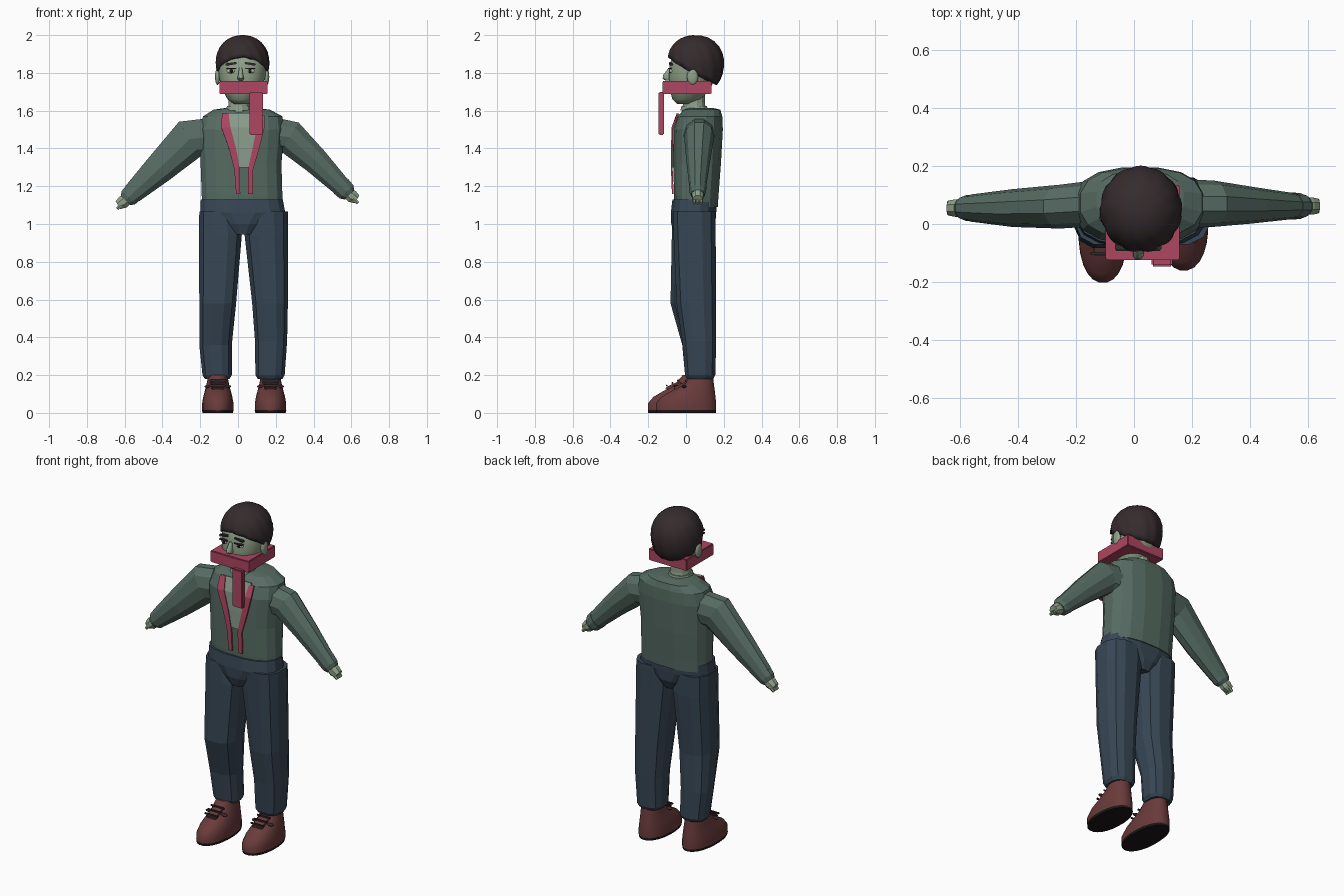
import bpy, bmesh
from math import sin, cos, pi, acos, radians, copysign
from mathutils import Vector

if "Cube" in bpy.data.objects:
    bpy.data.objects.remove(bpy.data.objects["Cube"])


def material(name, r, g, b):
    lin = [(c / 255) ** 2.2 for c in (r, g, b)] + [1]
    m = bpy.data.materials.new(name)
    m.use_nodes = True
    m.diffuse_color = lin
    m.node_tree.nodes["Principled BSDF"].inputs["Base Color"].default_value = lin
    return m


JACKET = material("jacket green", 87, 107, 99)
TROUSERS = material("trouser blue", 58, 72, 85)
RED = material("scarf red", 172, 72, 97)
LEATHER = material("shoe brown", 105, 61, 61)
SOLE = material("sole black", 32, 28, 28)
HAIR = material("hair dark", 56, 47, 49)
SKIN = material("skin green", 142, 160, 136)
SHIRT = material("shirt pale green", 136, 155, 138)
WHITE = material("eye white", 185, 195, 180)


def finish(name, bm, mat, smooth=0):
    bmesh.ops.recalc_face_normals(bm, faces=bm.faces)
    me = bpy.data.meshes.new(name)
    bm.to_mesh(me)
    bm.free()
    me.materials.append(mat)
    ob = bpy.data.objects.new(name, me)
    bpy.context.collection.objects.link(ob)
    if smooth:
        bpy.ops.object.select_all(action="DESELECT")
        ob.select_set(True)
        bpy.context.view_layer.objects.active = ob
        bpy.ops.object.shade_smooth_by_angle(angle=radians(smooth))
    return ob


def skin_rings(name, rings, mat, smooth=0, bottom=True):
    """Joins closed rings of points into a tube with capped ends."""
    bm = bmesh.new()
    vs = [[bm.verts.new(p) for p in ring] for ring in rings]
    n = len(vs[0])
    for a, b in zip(vs, vs[1:]):
        for i in range(n):
            j = (i + 1) % n
            bm.faces.new((a[i], a[j], b[j], b[i]))
    bm.faces.new(vs[0])
    if bottom:
        bm.faces.new(vs[-1])
    return finish(name, bm, mat, smooth)


def oval(centre, u, v, n=12, p=2.0):
    """Superellipse ring with a flat side on each axis."""
    fit = cos(pi / n) ** (2 / p)
    pts = []
    for i in range(n):
        a = 2 * pi * (i + 0.5) / n
        c, s = (copysign(abs(f) ** (2 / p), f) / fit for f in (cos(a), sin(a)))
        pts.append(Vector(centre) + Vector(u) * c + Vector(v) * s)
    return pts


def stack(name, rows, mat, n=12, p=2.0, smooth=0):
    """Body part from rows of height, x range and y range."""
    rings = [oval(((a + b) / 2, (c + d) / 2, z), ((b - a) / 2, 0, 0), (0, (d - c) / 2, 0), n, p)
             for z, a, b, c, d in rows]
    return skin_rings(name, rings, mat, smooth)


def limb(name, rows, mat, n=10, smooth=0):
    """Tube along a path in the xz plane: x, y, z, radius, depth."""
    pts = [Vector(r[:3]) for r in rows]
    rings = []
    for i, r in enumerate(rows):
        t = (pts[min(i + 1, len(pts) - 1)] - pts[max(i - 1, 0)]).normalized()
        u = t.cross(Vector((0, 1, 0))).normalized()
        rings.append(oval(pts[i], u * r[3], (0, r[4], 0), n))
    return skin_rings(name, rings, mat, smooth)


def box(name, lo, hi, mat, bevel=0.0, tilt=0.0):
    lo, hi = Vector(lo), Vector(hi)
    bm = bmesh.new()
    bmesh.ops.create_cube(bm, size=1)
    for v in bm.verts:
        v.co = Vector([a * b for a, b in zip(v.co, hi - lo)])
    if bevel:
        bmesh.ops.bevel(bm, geom=bm.edges[:], offset=bevel, segments=2, affect="EDGES")
    ob = finish(name, bm, mat)
    ob.location = (lo + hi) / 2
    ob.rotation_euler.y = tilt
    return ob


def ball(name, centre, size, mat):
    bm = bmesh.new()
    bmesh.ops.create_uvsphere(bm, u_segments=14, v_segments=8, radius=1)
    for v in bm.verts:
        v.co = Vector([c + a * b for c, a, b in zip(centre, v.co, size)])
    return finish(name, bm, mat, 60)


def plate(name, rows, mat):
    """Thin cloth strip on the chest: left x, right x, y, z."""
    bm = bmesh.new()
    vs = [[bm.verts.new((x, y, z)) for x in (a, b)] for a, b, y, z in rows]
    for p, q in zip(vs, vs[1:]):
        bm.faces.new((p[0], p[1], q[1], q[0]))
    ob = finish(name, bm, mat)
    mod = ob.modifiers.new("thickness", "SOLIDIFY")
    mod.thickness, mod.offset = 0.009, 0
    return ob


# Jacket, open shirt and lapels
stack("jacket", [(1.09, -.19, .235, -.06, .168), (1.15, -.192, .235, -.064, .172),
                 (1.32, -.198, .23, -.066, .185), (1.5, -.205, .245, -.068, .195),
                 (1.57, -.185, .235, -.045, .192), (1.605, -.13, .17, -.01, .182),
                 (1.615, -.06, .09, .01, .14)], JACKET, 16, 2.5)
plate("shirt_front", [(-.075, .12, -.04, 1.585), (-.07, .12, -.067, 1.51),
                      (-.03, .1, -.07, 1.4), (.0, .065, -.07, 1.3)], SHIRT)
plate("right_lapel", [(-.085, -.05, -.045, 1.585), (-.088, -.04, -.072, 1.51),
                      (-.045, -.008, -.075, 1.39), (-.02, .01, -.075, 1.29),
                      (-.01, .012, -.07, 1.16)], RED)
plate("left_lapel", [(.11, .14, -.045, 1.575), (.1, .14, -.072, 1.51),
                     (.075, .11, -.075, 1.39), (.053, .08, -.075, 1.29),
                     (.053, .08, -.07, 1.16)], RED)

# Sleeves, cuffs and hands
limb("right_sleeve", [(-.15, .07, 1.46, .1, .075), (-.255, .06, 1.45, .108, .072),
                      (-.42, .055, 1.29, .08, .062), (-.56, .055, 1.16, .054, .045)], JACKET)
limb("left_sleeve", [(.18, .07, 1.47, .095, .08), (.275, .07, 1.46, .09, .076),
                     (.41, .065, 1.335, .07, .06), (.555, .062, 1.19, .05, .042)], JACKET)
for side, x, y, z, s in (("right", -.56, .055, 1.16, -1), ("left", .555, .062, 1.19, 1)):
    limb(side + "_cuff", [(x - s * .01, y, z + .01, .054, .045), (x + s * .02, y, z - .02, .05, .042),
                          (x + s * .035, y, z - .035, .036, .034)], JACKET)
    limb(side + "_hand", [(x + s * .02, y, z - .02, .032, .028), (x + s * .05, y, z - .045, .034, .03),
                          (x + s * .075, y, z - .06, .024, .026)], SKIN, 8)
    for k in (-1, 0, 1):
        limb(side + "_finger", [(x + s * .05, y + k * .018, z - .05, .013, .01),
                                (x + s * .08, y + k * .018, z - .08, .008, .007)], SKIN, 6)

# Trousers
stack("hips", [(1.13, -.197, .237, -.072, .163), (1.06, -.2, .25, -.08, .16),
               (1.0, -.09, .14, -.078, .155), (.945, -.035, .085, -.06, .13)], TROUSERS, 16, 2.6)
stack("right_leg", [(1.065, -.205, -.0, -.07, .155), (.94, -.206, .02, -.075, .155),
                    (.58, -.205, -.01, -.082, .13), (.36, -.205, -.033, -.02, .14),
                    (.2, -.188, -.033, -.005, .145), (.18, -.175, -.045, .005, .135)], TROUSERS, 12, 2.6)
stack("left_leg", [(1.065, .035, .264, -.07, .157), (.94, .035, .266, -.066, .157),
                   (.58, .075, .264, -.05, .16), (.38, .09, .26, -.02, .16),
                   (.2, .092, .247, -.005, .155), (.18, .105, .235, .005, .145)], TROUSERS, 12, 2.6)

# Shoes with soles, tongues and laces
for side, x, toe, heel in (("right", -.107, -.202, .145), ("left", .172, -.16, .16)):
    upper = [(.012, .083, 0, 0), (.05, .083, .0, 0), (.085, .077, .03, .004), (.12, .068, .09, .008),
             (.15, .06, .14, .012), (.2, .05, .185, .018)]
    stack(side + "_shoe", [(z, x - w, x + w, toe + f, heel - b) for z, w, f, b in upper],
          LEATHER, 24, 2.2, 40)
    stack(side + "_sole", [(z, x - w, x + w, toe, heel) for z, w in ((0, .08), (.014, .084))],
          SOLE, 24, 2.2)
    tongue = box(side + "_tongue", (x - .035, toe + .09, .142), (x + .035, toe + .19, .156), LEATHER, .005)
    tongue.rotation_euler.x = radians(25)
    for k in range(3):
        y, z = toe + .1 + k * .03, .145 + k * .013
        box(side + "_lace", (x - .045, y - .005, z - .005), (x + .045, y + .005, z + .006), HAIR, .003)
    for s in (-1, 1):
        ball(side + "_lace_bow", (x + s * .05, toe + .15, .14), (.022, .012, .008), HAIR)

# Neck, head and ears
stack("neck", [(1.58, -.055, .065, -.025, .11), (1.64, -.05, .06, -.015, .1),
               (1.72, -.05, .06, -.015, .1)], SKIN, 12)
stack("neck_band", [(1.6, -.065, .075, -.03, .118), (1.625, -.058, .068, -.024, .11)], SHIRT, 12)
stack("head", [(1.635, -.02, .055, -.045, .03), (1.66, -.055, .085, -.072, .08),
               (1.72, -.088, .125, -.088, .13), (1.78, -.1, .145, -.09, .16),
               (1.84, -.105, .15, -.086, .175), (1.9, -.098, .143, -.07, .17),
               (1.95, -.06, .1, -.02, .13)], SKIN, 20, 2.2, 50)
for side, x in (("right", -.108), ("left", .152)):
    ball(side + "_ear", (x, .035, 1.78), (.014, .03, .045), SKIN)

# Face
FACE = .014
limb("nose", [(FACE, -.085, 1.825, .008, .008), (FACE, -.1, 1.79, .013, .02),
              (FACE, -.1, 1.77, .018, .024), (FACE, -.095, 1.76, .012, .015)], SKIN, 8, 50)
for s, side in ((-1, "right"), (1, "left")):
    x = FACE + s * .05
    ball(side + "_eye", (x, -.074, 1.81), (.025, .014, .013), WHITE)
    ball(side + "_iris", (x, -.084, 1.81), (.01, .007, .011), SOLE)
    box(side + "_eyelid", (x - .028, -.094, 1.82), (x + .028, -.074, 1.827), HAIR, .002)
    box(side + "_eyebrow", (x - .03, -.09, 1.842), (x + .03, -.068, 1.854), HAIR, .003, s * .15)

# Swirled hair with a raised fringe
N, LEVELS, LOBES = 72, 9, 6
rings = []
for j in range(LEVELS + 1):
    t = .06 + .94 * j / LEVELS
    ring = []
    for i in range(N):
        a = 2 * pi * i / N
        f = -sin(a)
        rim = 1.79 + .075 * f + .02 * f * f
        phi = t * acos((rim - 1.855) / .145)
        over = max(0, phi - pi / 2)
        r = sin(phi) ** .9 if phi < pi / 2 else 1 - .25 * over ** 2
        r *= 1 - .05 * t * (1 - abs(sin(LOBES * (a + .6 * (1 - t)))))
        ring.append((.024 + .143 * r * cos(a), .05 + .152 * r * sin(a), 1.855 + .145 * cos(phi)))
    rings.append(ring)
hair = skin_rings("hair", rings, HAIR, 35, bottom=False)
mod = hair.modifiers.new("thickness", "SOLIDIFY")
mod.thickness, mod.offset = .02, -1

# Scarf wrap and hanging end
box("scarf", (-.098, -.125, 1.687), (.157, .135, 1.757), RED, .004)
box("scarf_end", (.06, -.146, 1.47), (.133, -.117, 1.7), RED, .006)
